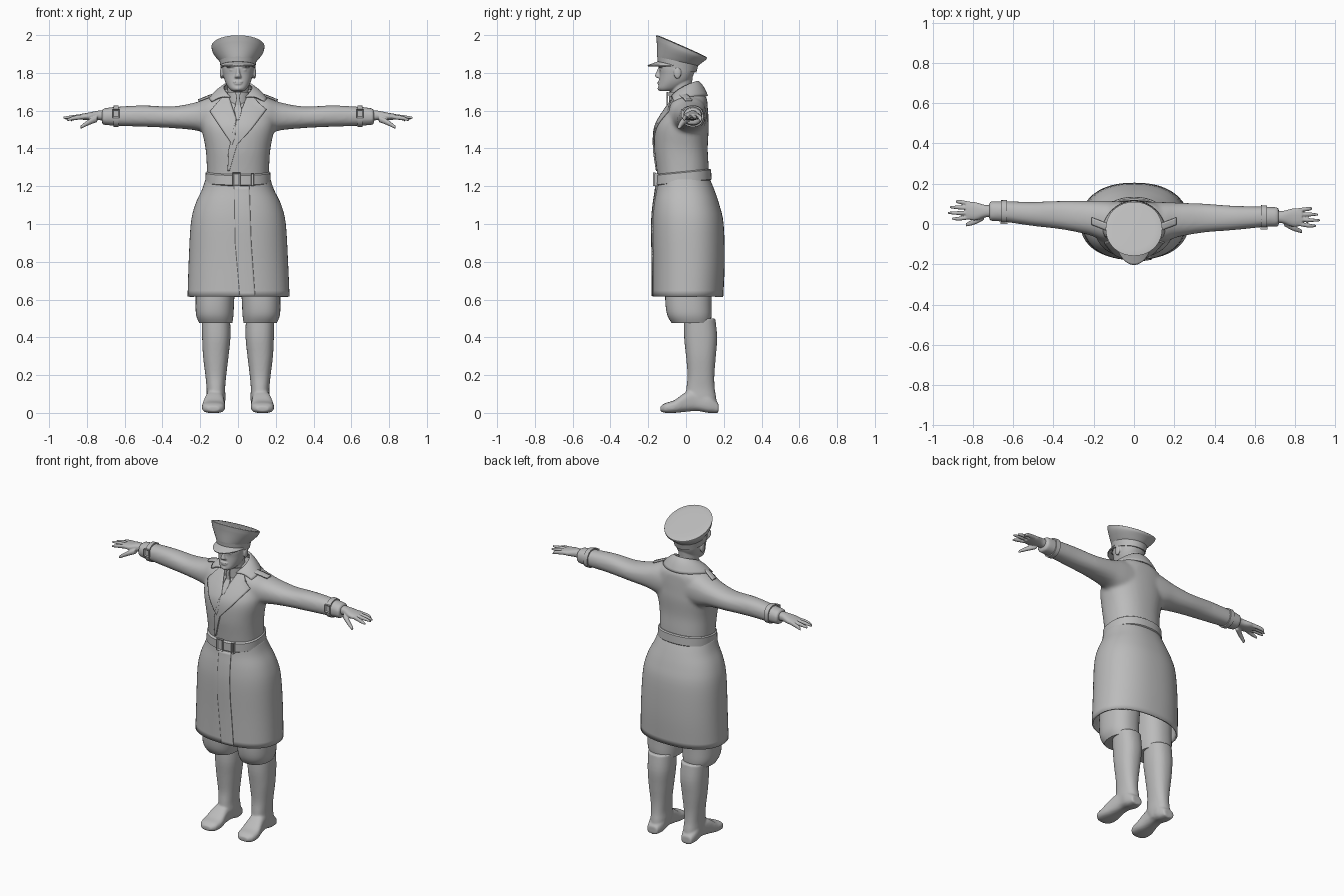
import bpy, bmesh
from math import sin, cos, pi, radians
from mathutils import Vector
from mathutils.bvhtree import BVHTree

if "Cube" in bpy.data.objects:
    bpy.data.objects.remove(bpy.data.objects["Cube"])

GREY = (0.5, 0.5, 0.5, 1)
mat = bpy.data.materials.new("plain grey")
mat.use_nodes = True
mat.diffuse_color = GREY
bsdf = next(n for n in mat.node_tree.nodes if n.type == "BSDF_PRINCIPLED")
bsdf.inputs["Base Color"].default_value = GREY


def finish(name, bm, voxel=0, smooth=0, thick=0, angle=40):
    """Turn a bmesh into a shaded object, optionally fused by remeshing."""
    bmesh.ops.recalc_face_normals(bm, faces=bm.faces)
    me = bpy.data.meshes.new(name)
    bm.to_mesh(me)
    bm.free()
    ob = bpy.data.objects.new(name, me)
    bpy.context.collection.objects.link(ob)
    me.materials.append(mat)
    if thick:
        mod = ob.modifiers.new("thickness", "SOLIDIFY")
        mod.thickness, mod.offset = thick, 0
    if voxel:
        mod = ob.modifiers.new("fuse", "REMESH")
        mod.mode, mod.voxel_size, mod.use_smooth_shade = "VOXEL", voxel, True
    if smooth:
        mod = ob.modifiers.new("relax", "SMOOTH")
        mod.factor, mod.iterations = 0.5, smooth
    if not voxel:
        bpy.ops.object.select_all(action="DESELECT")
        ob.select_set(True)
        bpy.context.view_layer.objects.active = ob
        bpy.ops.object.shade_smooth_by_angle(angle=radians(angle))
    return ob


def spline(rows, steps):
    """Catmull-Rom refinement of a list of equal-length tuples."""
    pts = [rows[0]] + list(rows) + [rows[-1]]
    out = []
    for p0, p1, p2, p3 in zip(pts, pts[1:], pts[2:], pts[3:]):
        for i in range(steps):
            t = i / steps
            out.append([b + t * (c - a) / 2 + t * t * (a - 2.5 * b + 2 * c - d / 2)
                        + t ** 3 * (1.5 * (b - c) + (d - a) / 2)
                        for a, b, c, d in zip(p0, p1, p2, p3)])
    return out + [list(rows[-1])]


def loft(bm, axis, rows, side=1, shear=0, steps=4, n=40, power=2.3, caps=True):
    """Rows hold position, low/high of the two other axes, and optional tilt."""
    rings = []
    for pos, a0, a1, b0, b1, *tilt in spline(rows, steps):
        ring = []
        for i in range(n):
            c, s = cos(2 * pi * i / n), sin(2 * pi * i / n)
            sc = abs(c) ** (2 / power) * (1 if c > 0 else -1)
            ss = abs(s) ** (2 / power) * (1 if s > 0 else -1)
            a = (a0 + a1) / 2 + sc * (a1 - a0) / 2
            b = (b0 + b1) / 2 + ss * (b1 - b0) / 2
            p = pos + (tilt[0] * ss * (b1 - b0) / 2 if tilt else 0)
            x, y, z = {"x": (p, a, b), "y": (a, p, b), "z": (a, b, p)}[axis]
            ring.append(bm.verts.new((x * side, y - shear * x * side, z)))
        rings.append(ring)
    for r, q in zip(rings, rings[1:]):
        for i in range(n):
            j = (i + 1) % n
            bm.faces.new((r[i], r[j], q[j], q[i]))
    if caps:
        bm.faces.new(rings[0])
        bm.faces.new(rings[-1])


def sheet(name, func, nu=24, nv=8, thick=0.008):
    """Thin shell from a function of u and v, both running 0 to 1."""
    bm = bmesh.new()
    g = [[bm.verts.new(func(i / nu, j / nv)) for j in range(nv + 1)] for i in range(nu + 1)]
    for i in range(nu):
        for j in range(nv):
            bm.faces.new((g[i][j], g[i + 1][j], g[i + 1][j + 1], g[i][j + 1]))
    return finish(name, bm, thick=thick)


def ball(bm, centre, size):
    vs = bmesh.ops.create_uvsphere(bm, u_segments=16, v_segments=10, radius=1)["verts"]
    for v in vs:
        v.co = Vector(centre) + Vector(c * s for c, s in zip(v.co, size))


def frame(name, centre, size):
    """Buckle: a box whose front is inset and sunk."""
    bm = bmesh.new()
    for v in bmesh.ops.create_cube(bm, size=1)["verts"]:
        v.co = Vector(centre) + Vector(c * s for c, s in zip(v.co, size))
    bm.normal_update()
    face = min(bm.faces, key=lambda f: f.normal.y)
    bmesh.ops.inset_region(bm, faces=[face], thickness=min(size[0], size[2]) * 0.22)
    bmesh.ops.translate(bm, verts=face.verts, vec=(0, size[1] * 0.5, 0))
    finish(name, bm)


# Upper coat with sleeves
bm = bmesh.new()
loft(bm, "z", [(1.2, -.163, .163, -.145, .12), (1.3, -.165, .165, -.157, .12),
               (1.4, -.172, .172, -.168, .115), (1.5, -.192, .192, -.165, .12),
               (1.56, -.198, .198, -.14, .118), (1.62, -.19, .19, -.1, .115),
               (1.67, -.14, .14, -.065, .108), (1.715, -.075, .075, -.05, .07)])
for s in (1, -1):
    loft(bm, "x", [(.03, -.09, .11, 1.46, 1.69), (.14, -.09, .112, 1.47, 1.675),
                   (.22, -.06, .11, 1.495, 1.645), (.35, -.035, .108, 1.508, 1.622),
                   (.5, -.02, .1, 1.515, 1.628), (.65, -.002, .1, 1.52, 1.62),
                   (.72, .0, .098, 1.525, 1.612)], s, .02)
coat = finish("upper_coat", bm, voxel=.011, smooth=6)

# Coat skirt
bm = bmesh.new()
loft(bm, "z", [(.615, -.262, .268, -.172, .192), (.8, -.256, .26, -.172, .2),
               (1, -.245, .248, -.174, .194), (1.1, -.222, .224, -.167, .172),
               (1.18, -.186, .186, -.155, .145), (1.24, -.166, .166, -.15, .12)],
     n=64, caps=False)
skirt = finish("coat_skirt", bm, thick=.01)

dg = bpy.context.evaluated_depsgraph_get()
dg.update()
coat_tree = BVHTree.FromObject(coat, dg)
skirt_tree = BVHTree.FromObject(skirt, dg)


def on_front(tree, x, z, lift=.004, limit=-.03):
    hit = tree.ray_cast(Vector((x, -1, z)), Vector((0, 1, 0)))[0]
    return Vector((x, min(hit.y if hit else limit, limit) - lift, z))


def strip(name, tree, inner, outer, **kw):
    """Cloth strip between two x-z lines, laid on a surface."""
    def at(line, u):
        k = min(int(u * (len(line) - 1)), len(line) - 2)
        return Vector(line[k]).lerp(Vector(line[k + 1]), u * (len(line) - 1) - k)
    def place(u, v):
        p = at(inner, u).lerp(at(outer, u), v)
        return on_front(tree, p.x, p.y, **kw)
    sheet(name, place, 32, 10)


# Lapels, front edges and tie
strip("left_lapel", coat_tree, [(.058, 1.7), (.025, 1.62), (-.02, 1.52), (-.05, 1.39), (-.055, 1.28)],
      [(.11, 1.64), (.15, 1.605), (.07, 1.5), (-.005, 1.42), (-.045, 1.28)])
strip("right_lapel", coat_tree, [(-.058, 1.7), (-.03, 1.62), (-.01, 1.56), (-.015, 1.46)],
      [(-.11, 1.64), (-.148, 1.595), (-.085, 1.5), (-.03, 1.42)])
strip("skirt_front_edge", skirt_tree, [(-.02, 1.2), (-.015, .9), (.01, .618)],
      [(.06, 1.2), (.07, .9), (.09, .618)], lift=.002)
strip("tie", coat_tree, [(-.014, 1.7), (-.009, 1.665), (-.02, 1.6), (-.008, 1.55)],
      [(.014, 1.7), (.009, 1.665), (.02, 1.6), (.006, 1.55)], limit=-.095)


# Turned-up coat collar
def collar(u, v):
    t = 2 * u - 1
    a = radians(148) * t
    top = Vector((.074 * sin(a), -.014 + .075 * cos(a), 1.755 - .085 * t * t))
    b = radians(125) * t
    w = .125 + .045 * t * t
    low = Vector((w * sin(b), .112 * cos(b), 1.678 - .03 * t ** 4))
    return top.lerp(low, v) + Vector((0, 0, .012 * sin(pi * v)))


sheet("coat_collar", collar, 48, 8, .01)

# Shirt collar
bm = bmesh.new()
loft(bm, "z", [(1.63, -.066, .066, -.09, .04), (1.7, -.062, .062, -.092, .035)], power=2)
finish("shirt_collar", bm)

# Belt with buckle and keeper
bm = bmesh.new()
loft(bm, "z", [(1.216, -.166, .166, -.158, .128, .1), (1.222, -.173, .173, -.166, .135, .1),
               (1.272, -.171, .171, -.166, .133, .1), (1.278, -.164, .164, -.158, .126, .1)],
     steps=1, n=64)
finish("belt", bm)
frame("belt_buckle", (-.008, -.168, 1.236), (.042, .014, .072))
frame("belt_keeper", (.077, -.157, 1.234), (.016, .022, .066))

for s, label in ((1, "left"), (-1, "right")):
    # Shoulder strap laid on the shoulder
    def shoulder(u, v):
        x, y = s * (.12 + .09 * u), -.02 + .035 * u + (v - .5) * .036
        hit = coat_tree.ray_cast(Vector((x, y, 3)), Vector((0, 0, -1)))[0]
        return Vector((x, y, hit.z + .008))
    sheet(label + "_shoulder_strap", shoulder, 10, 4, .01)

    # Cuff strap and buckle
    bm = bmesh.new()
    loft(bm, "x", [(.632, -.008, .106, 1.513, 1.628), (.66, -.007, .105, 1.514, 1.626)], s, .02)
    finish(label + "_cuff_strap", bm)
    frame(label + "_cuff_buckle", (s * .646, -.008 - s * .013, 1.585), (.036, .012, .045))

    # Hand: palm, four fingers and thumb
    bm = bmesh.new()
    loft(bm, "x", [(.69, .02, .08, 1.545, 1.6), (.74, .018, .08, 1.55, 1.6),
                   (.79, .002, .093, 1.55, 1.59), (.835, .008, .094, 1.553, 1.582)], s, .02, n=24)
    for k, (tip, drop) in enumerate(((.905, .012), (.925, 0), (.915, .004), (.885, .015))):
        y, w = .018 + .022 * k, .0098
        e = y + (k - 1.5) * .006
        loft(bm, "x", [(.81, y - w, y + w, 1.556, 1.582),
                       (.87, e - w, e + w, 1.556 - drop / 2, 1.578 - drop / 2),
                       (tip, e - .005, e + .005, 1.556 - drop, 1.568 - drop)], s, .02, n=12)
    loft(bm, "x", [(.745, .005, .04, 1.54, 1.575), (.79, -.018, .012, 1.523, 1.553),
                   (.835, -.03, -.012, 1.502, 1.52)], s, .02, n=12)
    finish(label + "_hand", bm, voxel=.004, smooth=2)

    # Breeches
    bm = bmesh.new()
    loft(bm, "z", [(.475, .03, .205, -.075, .13), (.52, .024, .222, -.1, .135),
                   (.6, .02, .224, -.11, .135), (.75, .01, .22, -.11, .14)], s)
    finish(label + "_breeches", bm)

    # Boot: shaft and foot
    bm = bmesh.new()
    loft(bm, "z", [(.03, .072, .16, .02, .165), (.08, .066, .166, .0, .16),
                   (.13, .068, .166, .002, .152), (.2, .062, .173, .008, .15),
                   (.3, .05, .185, 0, .158), (.4, .04, .19, -.01, .165),
                   (.5, .042, .192, -.01, .155)], s)
    loft(bm, "y", [(-.135, .1, .16, .008, .035), (-.11, .075, .186, 0, .052),
                   (-.06, .068, .19, 0, .068), (0, .074, .177, .006, .11),
                   (.06, .074, .166, .01, .12), (.12, .068, .168, 0, .1),
                   (.172, .085, .155, 0, .05)], s, n=28, power=2.8)
    finish(label + "_boot", bm, voxel=.007, smooth=3)

# Head with neck and face
bm = bmesh.new()
loft(bm, "z", [(1.6, -.062, .062, -.08, .035), (1.7, -.056, .056, -.082, .03),
               (1.78, -.06, .06, -.09, .035)], power=2)
loft(bm, "z", [(1.703, -.03, .03, -.138, -.07), (1.718, -.048, .048, -.147, -.03),
               (1.75, -.067, .067, -.143, .015), (1.79, -.079, .079, -.14, .04),
               (1.83, -.085, .085, -.142, .05), (1.88, -.084, .084, -.13, .05)])
loft(bm, "z", [(1.772, -.018, .018, -.15, -.12), (1.782, -.017, .017, -.164, -.12),
               (1.8, -.011, .011, -.159, -.12), (1.83, -.008, .008, -.147, -.12)], n=16)
for z, w in ((1.752, .026), (1.742, .022)):
    ball(bm, (0, -.14, z), (w, .011, .006))
ball(bm, (0, -.133, 1.718), (.024, .018, .014))
for s in (1, -1):
    ball(bm, (s * .034, -.13, 1.833), (.03, .016, .007))
    ball(bm, (s * .033, -.126, 1.816), (.014, .014, .008))
    ball(bm, (s * .087, -.045, 1.8), (.009, .02, .032))
finish("head", bm, voxel=.004, smooth=2)

# Peaked cap
bm = bmesh.new()
loft(bm, "z", [(1.823, -.091, .091, -.148, .055, -.2), (1.86, -.097, .097, -.152, .064, -.22),
               (1.865, -.1, .1, -.153, .067, -.23), (1.905, -.13, .13, -.154, .095, -.35),
               (1.93, -.139, .139, -.157, .108, -.43), (1.943, -.132, .132, -.15, .102, -.44),
               (1.946, -.05, .05, -.07, .02, -.44)], steps=3, n=56, power=2.05)
finish("cap", bm)


def peak(u, v):
    a = radians(80) * (2 * u - 1)
    y = -.05 - (.096 + .056 * v) * cos(a)
    return Vector((.092 * sin(a), y, 1.836 + .022 * cos(a) - .02 * v * cos(a)))


sheet("cap_peak", peak, 32, 6, .007)
